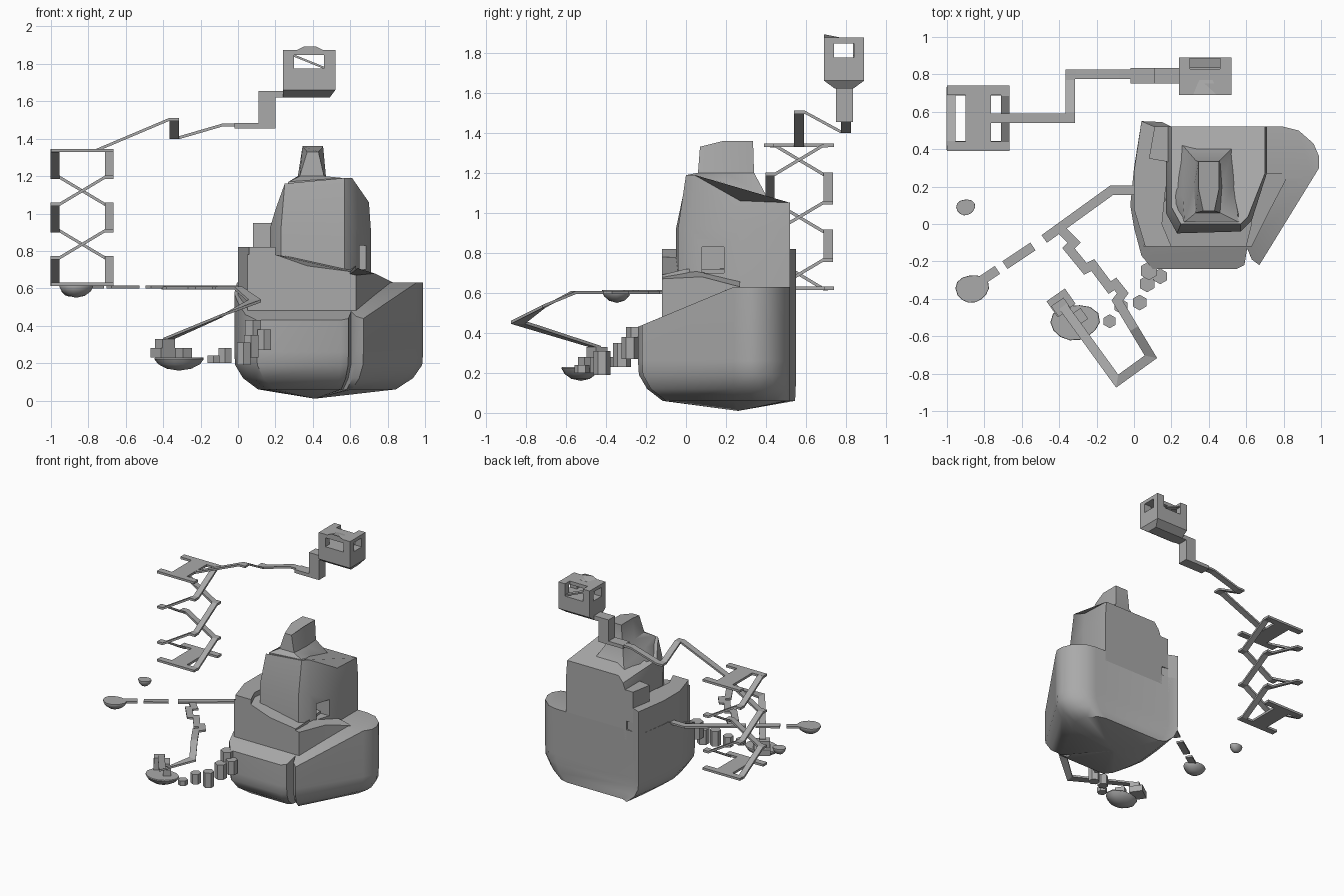
import bpy, bmesh, math
from mathutils import Vector, Matrix

if "Cube" in bpy.data.objects:
    bpy.data.objects.remove(bpy.data.objects["Cube"], do_unlink=True)

STONE = (0.40, 0.40, 0.40, 1)
stone = bpy.data.materials.new("grey_stone")
stone.use_nodes = True
stone.diffuse_color = STONE
stone.node_tree.nodes["Principled BSDF"].inputs["Base Color"].default_value = STONE


def finish(name, bm, smooth=0):
    bmesh.ops.recalc_face_normals(bm, faces=bm.faces)
    mesh = bpy.data.meshes.new(name)
    bm.to_mesh(mesh)
    bm.free()
    mesh.materials.append(stone)
    ob = bpy.data.objects.new(name, mesh)
    bpy.context.collection.objects.link(ob)
    if smooth:
        bpy.ops.object.select_all(action="DESELECT")
        ob.select_set(True)
        bpy.context.view_layer.objects.active = ob
        bpy.ops.object.shade_smooth_by_angle(angle=math.radians(smooth))
    return ob


def loft_mesh(rings, bottom=None):
    """Skin a stack of rings; the bottom closes flat or to a point."""
    bm = bmesh.new()
    rows = [[bm.verts.new(p) for p in ring] for ring in rings]
    n = len(rows[0])
    for a, b in zip(rows, rows[1:]):
        for i in range(n):
            j = (i + 1) % n
            bm.faces.new((a[i], a[j], b[j], b[i]))
    if bottom:
        tip = bm.verts.new(bottom)
        for i in range(n):
            bm.faces.new((rows[0][i], rows[0][(i + 1) % n], tip))
    else:
        bm.faces.new(rows[0][::-1])
    bm.faces.new(rows[-1])
    return bm


def block(name, outline, z0, smooth=0):
    """Column whose outline points carry their own top height."""
    base = [(x, y, z0) for x, y, z in outline]
    return finish(name, loft_mesh([base, outline]), smooth)


def box(name, x, y, z, turn=0):
    bm = bmesh.new()
    size = Vector((x[1] - x[0], y[1] - y[0], z[1] - z[0]))
    mid = Vector((x[0] + x[1], y[0] + y[1], z[0] + z[1])) / 2
    bmesh.ops.create_cube(bm, size=1, matrix=Matrix.Translation(mid)
                          @ Matrix.Rotation(turn, 4, "Z") @ Matrix.Diagonal((*size, 1)))
    return finish(name, bm)


def walkway(name, pts, width=0.05, thick=0.015):
    """Mitred flat ribbon along a path of top-centre points."""
    pts = [Vector(p) for p in pts]
    perps = []
    for a, b in zip(pts, pts[1:]):
        d = (b - a).xy.normalized()
        perps.append(Vector((-d.y, d.x)))
    rings = []
    for i, p in enumerate(pts):
        n0, n1 = perps[max(i - 1, 0)], perps[min(i, len(perps) - 1)]
        m = (n0 + n1).normalized()
        m = (m * (width / 2 / max(m.dot(n0), 0.4))).to_3d()
        down = Vector((0, 0, -thick))
        rings.append([p + m, p - m, p - m + down, p + m + down])
    return finish(name, loft_mesh(rings))


# Rock base: faceted keel, rounded lower edge, top rising toward the back
outline = [(0.04, 0.55), (0, 0.3), (-0.02, 0.1), (0, -0.02), (0.04, -0.17), (0.1, -0.24),
           (0.55, -0.24), (0.59, -0.22), (0.605, -0.13), (0.63, -0.19), (0.67, -0.22),
           (0.99, 0.3), (0.99, 0.36), (0.96, 0.43), (0.88, 0.5), (0.8, 0.52), (0.11, 0.52)]


def shrunk(f, z):
    return [(0.45 + (x - 0.45) * (1 - f), 0.52 + (y - 0.52) * (1 - f * 0.6), z)
            for x, y in outline]


bm = loft_mesh([shrunk(0.27, 0.06), shrunk(0.1, 0.12), shrunk(0.01, 0.19),
                shrunk(0, 0.26), shrunk(0, 0.9)], bottom=(0.41, 0.26, 0.01))
bmesh.ops.bisect_plane(bm, geom=bm.verts[:] + bm.edges[:] + bm.faces[:],
                       plane_co=(0, 0.24, 0), plane_no=(0, 1, 0))
for v in bm.verts:
    if v.co.z > 0.8:
        v.co.z = min(0.43 + 0.42 * (v.co.y + 0.24), 0.63)
finish("rock_base", bm, 40)

# Terraces
block("front_terrace", [(0.05, -0.12, 0.78), (0.2, -0.12, 0.78), (0.37, -0.12, 0.72),
                        (0.6, -0.12, 0.69), (0.63, 0, 0.72), (0.6, 0.25, 0.72),
                        (0.2, 0.2, 0.78)], 0.4)
block("side_ramp", [(0.59, -0.12, 0.68), (0.63, -0.12, 0.67), (0.73, 0.08, 0.68),
                    (0.83, 0.27, 0.63), (0.69, 0.27, 0.66), (0.63, 0.05, 0.71)], 0.4)
block("left_terrace", [(0.06, -0.12, 0.82), (0.2, -0.12, 0.82), (0.15, 0, 0.82),
                       (0.2, 0.5, 0.82), (0.11, 0.52, 0.82), (0.04, 0.55, 0.82),
                       (0, 0.28, 0.82), (0, 0.08, 0.82)], 0.4)
block("left_back_terrace", [(0.08, 0.35, 0.95), (0.25, 0.32, 0.95), (0.25, 0.52, 0.95),
                            (0.11, 0.52, 0.95)], 0.7)

# Upper cliff with a shallow doorway on its side
foot = [(0.17, 0.52), (0.24, 0.52), (0.71, 0.52), (0.71, 0.27), (0.63, 0.02),
        (0.57, -0.04), (0.23, -0.05), (0.17, 0.06)]
brow = [(0.2, 0.52, 1.0), (0.24, 0.52, 1.05), (0.7, 0.52, 1.05), (0.7, 0.27, 1.06),
        (0.61, 0.04, 1.19), (0.57, 0, 1.19), (0.25, 0, 1.16), (0.2, 0.09, 1.02)]
cliff = finish("upper_cliff", loft_mesh([[(x, y, 0.55) for x, y in foot],
                                         [(x, y, 0.92) for x, y in foot], brow]), 30)
door = box("doorway_cutter", (0.57, 0.8), (0.08, 0.19), (0.7, 0.83))
door.hide_render = True
cut = cliff.modifiers.new("doorway", "BOOLEAN")
cut.operation, cut.object, cut.solver = "DIFFERENCE", door, "EXACT"
bpy.context.view_layer.objects.active = cliff
bpy.ops.object.modifier_apply(modifier="doorway")
bpy.data.objects.remove(door, do_unlink=True)

# Summit sweeping up to a tall pinnacle
finish("summit", loft_mesh([
    [(0.2, 0.47, 0.98), (0.59, 0.46, 0.98), (0.56, 0.2, 1.08), (0.58, 0.01, 1.14),
     (0.26, 0.01, 1.1), (0.21, 0.15, 1.0)],
    [(0.27, 0.41, 1.07), (0.53, 0.41, 1.07), (0.53, 0.2, 1.15), (0.56, 0.01, 1.19),
     (0.27, 0.01, 1.17), (0.26, 0.15, 1.13)],
    [(0.33, 0.34, 1.2), (0.46, 0.34, 1.2), (0.47, 0.2, 1.2), (0.46, 0.06, 1.2),
     (0.33, 0.06, 1.2), (0.32, 0.2, 1.2)],
    [(0.345, 0.335, 1.36), (0.455, 0.335, 1.36), (0.455, 0.19, 1.36), (0.43, 0.07, 1.33),
     (0.37, 0.07, 1.33), (0.345, 0.19, 1.36)]]), 35)

# Hexagonal stepping stones
for i, (x, y, r, z0, z1) in enumerate([
        (-0.13, -0.52, 0.037, 0.2, 0.24), (-0.07, -0.44, 0.04, 0.2, 0.28),
        (0.03, -0.42, 0.042, 0.19, 0.31), (0.07, -0.32, 0.045, 0.23, 0.35),
        (0.14, -0.28, 0.042, 0.27, 0.38), (0.08, -0.25, 0.05, 0.3, 0.43)]):
    bm = bmesh.new()
    bmesh.ops.create_cone(bm, segments=6, radius1=r, radius2=r, depth=z1 - z0, cap_ends=True,
                          matrix=Matrix.Translation((x, y, (z0 + z1) / 2)))
    finish(f"stepping_stone_{i + 1}", bm)


# Small floating islands: flat on top, bowl-shaped underneath
def island(name, x, y, rx, ry, z, depth):
    rings = []
    for f, s in ((0.85, 0.5), (0.5, 0.85), (0.12, 1), (0, 0.98)):
        ring = []
        for k in range(14):
            a = math.tau * k / 14
            w = s * (1 + 0.07 * math.sin(2 * a + 1) + 0.04 * math.sin(3 * a))
            ring.append((x + rx * w * math.cos(a), y + ry * w * math.sin(a), z - f * depth))
        rings.append(ring)
    finish(name, loft_mesh(rings, bottom=(x, y, z - depth)), 40)


island("path_island", -0.865, -0.345, 0.085, 0.078, 0.615, 0.065)
island("lone_island", -0.9, 0.09, 0.048, 0.045, 0.61, 0.055)
island("landing_island", -0.315, -0.525, 0.125, 0.1, 0.23, 0.07)

# Landing blocks on the low island
turn = math.radians(35)
box("landing_block", (-0.45, -0.33), (-0.47, -0.37), (0.23, 0.28), turn)
box("landing_step", (-0.43, -0.35), (-0.48, -0.41), (0.28, 0.33), turn)
box("landing_post", (-0.32, -0.26), (-0.53, -0.46), (0.22, 0.28), turn)

# Lower walkways
walkway("upper_path", [(0.04, 0.18, 0.615), (-0.12, 0.18, 0.615), (-0.48, -0.08, 0.615)])
walkway("broken_path_1", [(-0.54, -0.12, 0.615), (-0.69, -0.22, 0.615)])
walkway("broken_path_2", [(-0.73, -0.245, 0.615), (-0.82, -0.305, 0.615)])
walkway("zigzag_path", [(-0.39, -0.03, 0.61), (-0.32, -0.1, 0.61), (-0.35, -0.13, 0.61),
                        (-0.26, -0.24, 0.61), (-0.22, -0.22, 0.61), (-0.13, -0.34, 0.61),
                        (-0.1, -0.32, 0.61), (-0.06, -0.37, 0.61), (-0.09, -0.41, 0.61),
                        (0, -0.56, 0.61)])
walkway("descending_path", [(0, -0.56, 0.61), (0.09, -0.71, 0.54), (-0.09, -0.84, 0.46),
                            (-0.38, -0.44, 0.335)])

# Double spiral staircase, two flights turned half round from each other
cx, cy, reach, run = -0.833, 0.565, 0.145, 0.12
corners = [(-1, -1), (-1, 1), (1, 1), (1, -1)]
for name, side in (("spiral_stair_a", 1), ("spiral_stair_b", -1)):
    path = []
    for k in range(5):
        (ax, ay), (bx, by) = corners[k % 4], corners[(k + 1) % 4]
        for (px, py), (qx, qy), z in (((ax, ay), (bx, by), k), ((bx, by), (ax, ay), k + 1)):
            height = 1.345 - 0.143 * z
            corner = (cx + side * px * reach, cy + side * py * reach, height)
            inner = (cx + side * (px * reach if px == qx else px * run),
                     cy + side * (py * reach if py == qy else py * run), height)
            path += [corner, inner] if z == k else [inner]
    path.append((cx + side * corners[1][0] * reach, cy + side * corners[1][1] * reach, height))
    walkway(name, path, 0.047, 0.018)

# H-shaped platforms closing the staircase
for level, z in (("top", 1.345), ("bottom", 0.63)):
    box(f"{level}_platform", (-0.9, -0.765), (0.4, 0.73), (z - 0.017, z + 0.001))
    for end, y in (("front", 0.415), ("back", 0.715)):
        box(f"{level}_platform_{end}", (-1, -0.666), (y - 0.025, y + 0.025),
            (z - 0.017, z + 0.001))

# High bridge to the tower
walkway("high_bridge", [(-0.8, 0.565, 1.345), (-0.76, 0.565, 1.345), (-0.37, 0.565, 1.51),
                        (-0.34, 0.565, 1.51), (-0.34, 0.595, 1.51), (-0.34, 0.77, 1.415),
                        (-0.34, 0.8, 1.415), (-0.31, 0.8, 1.415), (-0.08, 0.8, 1.482),
                        (0, 0.8, 1.482)], 0.05, 0.016)
box("tower_step_low", (-0.02, 0.2), (0.75, 0.835), (1.455, 1.483))
box("tower_step_riser", (0.11, 0.2), (0.75, 0.835), (1.455, 1.65))
box("tower_step_high", (0.11, 0.26), (0.75, 0.835), (1.62, 1.655))

# Lookout tower: chamfered base, corner posts, roof with a raised crown
x0, x1, y0, y1 = 0.24, 0.52, 0.69, 0.89
block_rings = [[(a, c, z), (b, c, z), (b, d, z), (a, d, z)] for a, b, c, d, z in (
    (x0, x1 - 0.03, 0.745, 0.835, 1.62), (x0, x1, y0, y1, 1.66), (x0, x1, y0, y1, 1.775))]
finish("tower_base", loft_mesh(block_rings))
for sx, px in (("right", x0), ("left", x1 - 0.06)):
    for sy, py in (("front", y0), ("back", y1 - 0.05)):
        box(f"tower_post_{sx}_{sy}", (px, px + 0.06), (py, py + 0.05), (1.77, 1.85))
box("tower_roof", (x0, x1), (y0, y1 - 0.06), (1.847, 1.875))
for sx, px in (("right", x0), ("left", x1 - 0.06)):
    box(f"tower_roof_{sx}", (px, px + 0.06), (y1 - 0.06, y1), (1.847, 1.875))
block("tower_crown", [(0.31, y0, 1.872), (0.35, y0, 1.892), (0.42, y0, 1.892),
                      (0.46, y0, 1.872), (0.42, 0.77, 1.876), (0.35, 0.77, 1.876)], 1.86)
walkway("tower_ladder", [(0.3, 0.86, 1.85), (0.46, 0.86, 1.785)], 0.05, 0.012)
